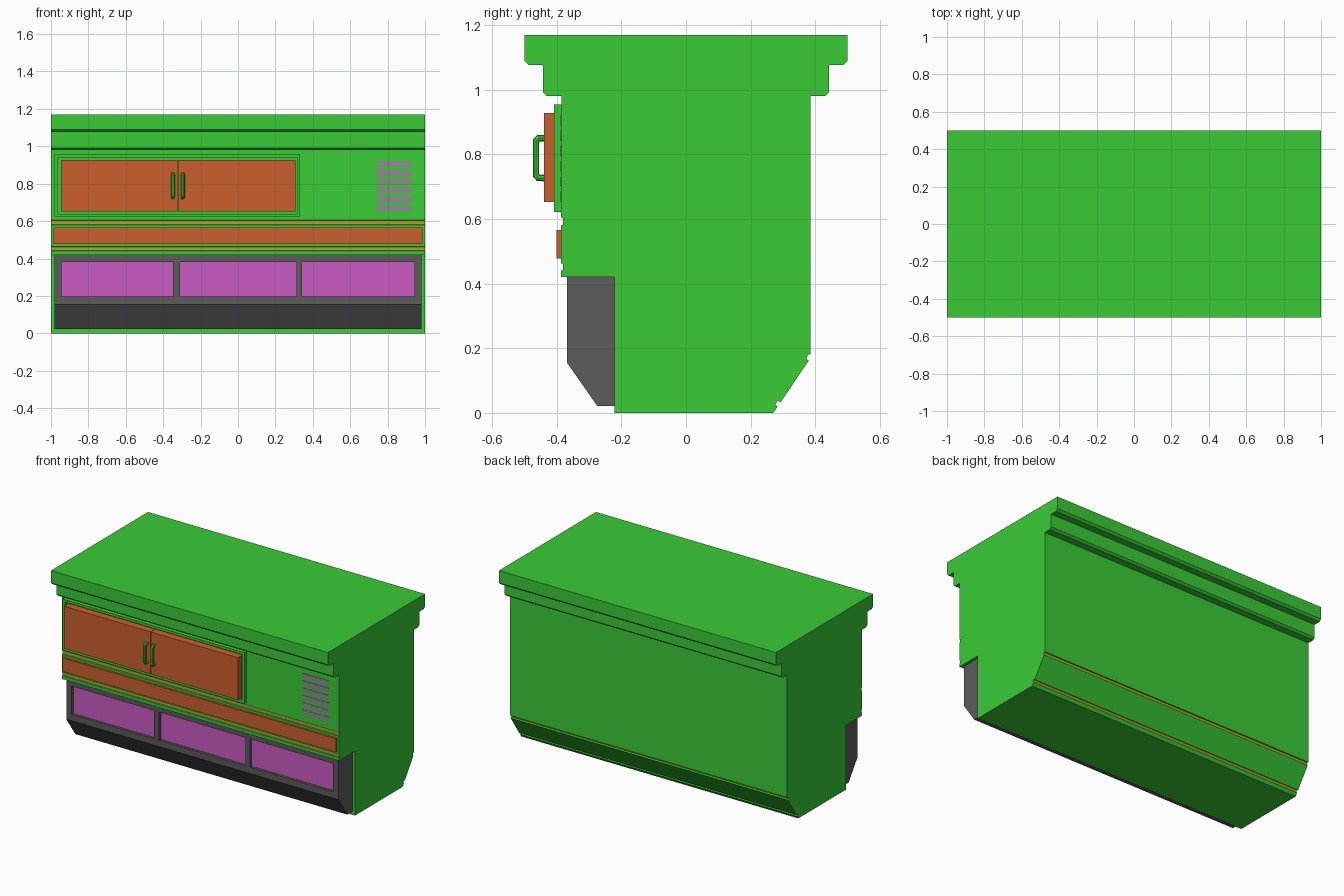
import bpy, bmesh

if "Cube" in bpy.data.objects:
    bpy.data.objects.remove(bpy.data.objects["Cube"])


def material(name, rgb):
    m = bpy.data.materials.new(name)
    m.diffuse_color = (*[(c / 255) ** 2.2 for c in rgb], 1)
    m.use_nodes = True
    m.node_tree.nodes["Principled BSDF"].inputs["Base Color"].default_value = m.diffuse_color
    return m


GREEN = material("green_paint", (60, 202, 57))
ORANGE = material("orange_panel", (202, 96, 50))
GREY = material("dark_grey", (92, 92, 92))
PINK = material("pink_glass", (202, 92, 194))
GOLD = material("gold_trim", (176, 160, 50))
MAUVE = material("vent_mauve", (146, 136, 146))


def finish(name, bm, *mats):
    bmesh.ops.recalc_face_normals(bm, faces=bm.faces)
    me = bpy.data.meshes.new(name)
    bm.to_mesh(me)
    bm.free()
    for m in mats:
        me.materials.append(m)
    ob = bpy.data.objects.new(name, me)
    bpy.context.collection.objects.link(ob)
    return ob


def box(name, x0, x1, y0, y1, z0, z1, mat):
    bm = bmesh.new()
    bmesh.ops.create_cube(bm, size=1)
    for v in bm.verts:
        v.co = ((x0 + x1) / 2 + v.co.x * (x1 - x0),
                (y0 + y1) / 2 + v.co.y * (y1 - y0),
                (z0 + z1) / 2 + v.co.z * (z1 - z0))
    return finish(name, bm, mat)


def prism(name, profile, half, mats, trim=()):
    """Extrude a (y, z) profile along x; edges listed in trim use the second material."""
    bm = bmesh.new()
    left = [bm.verts.new((-half, y, z)) for y, z in profile]
    right = [bm.verts.new((half, y, z)) for y, z in profile]
    bm.faces.new(left)
    bm.faces.new(right[::-1])
    n = len(profile)
    for i in range(n):
        j = (i + 1) % n
        f = bm.faces.new((left[i], right[i], right[j], left[j]))
        f.material_index = int(i in trim)
    return finish(name, bm, *mats)


def cut(ob, *bounds):
    """Subtract a box from an object and discard the cutter."""
    cutter = box("cutter", *bounds, ob.data.materials[0])
    cutter.hide_render = True
    mod = ob.modifiers.new("cut", 'BOOLEAN')
    mod.operation, mod.solver, mod.object = 'DIFFERENCE', 'EXACT', cutter
    bpy.context.view_layer.objects.active = ob
    bpy.ops.object.modifier_apply(modifier=mod.name)
    bpy.data.objects.remove(cutter)


# Counter body: stepped top, trim grooves front and back, sloped back foot
cornice = [(0.385, 0.98), (0.43, 0.98), (0.443, 0.992), (0.443, 1.077),
           (0.487, 1.077), (0.5, 1.09), (0.5, 1.17)]
front = [(-0.387, 0.605), (-0.38, 0.603), (-0.38, 0.582), (-0.387, 0.58),
         (-0.387, 0.463), (-0.38, 0.461), (-0.38, 0.442), (-0.387, 0.44),
         (-0.387, 0.42), (-0.222, 0.42), (-0.222, 0)]
back = [(0.27, 0), (0.284, 0.02), (0.276, 0.025), (0.284, 0.037), (0.293, 0.033),
        (0.38, 0.162), (0.373, 0.167), (0.377, 0.18), (0.385, 0.18)]
profile = [(-y, z) for y, z in cornice[::-1]] + front + back + cornice
k = len(cornice)
b = k + len(front)
prism("counter_body", profile, 1, (GREEN, GOLD), (k + 1, k + 5, b + 2, b + 6))

# Grey lower front with three recessed windows
base = prism("lower_front", [(-0.368, 0.42), (-0.368, 0.155), (-0.275, 0.022),
                             (-0.222, 0.022), (-0.222, 0.42)], 0.982, (GREY,))
for i, (x0, x1) in enumerate([(-0.943, -0.348), (-0.311, 0.313), (0.343, 0.943)]):
    cut(base, x0, x1, -0.4, -0.35, 0.196, 0.38)
    box(f"window_panel_{i + 1}", x0, x1, -0.351, -0.345, 0.196, 0.38, PINK)

# Orange band between the trim grooves
box("front_band", -0.987, 0.987, -0.40, -0.38, 0.477, 0.566, ORANGE)

# Cupboard frame and its double doors
frame = box("door_frame", -0.98, 0.332, -0.409, -0.38, 0.622, 0.955, GREEN)
cut(frame, -0.962, 0.316, -0.45, -0.392, 0.639, 0.939)
box("left_door", -0.947, -0.324, -0.44, -0.388, 0.652, 0.928, ORANGE)
box("right_door", -0.321, 0.308, -0.44, -0.388, 0.652, 0.928, ORANGE)

# Bent-bar door handles
for side, x in (("left", -0.348), ("right", -0.295)):
    cu = bpy.data.curves.new(side + "_handle", 'CURVE')
    cu.dimensions = '3D'
    cu.bevel_depth, cu.bevel_resolution = 0.0105, 2
    path = [(-0.436, 0.727), (-0.457, 0.727), (-0.464, 0.735),
            (-0.464, 0.842), (-0.457, 0.85), (-0.436, 0.85)]
    sp = cu.splines.new('POLY')
    sp.points.add(len(path) - 1)
    for p, (y, z) in zip(sp.points, path):
        p.co = (x, y, z, 1)
    cu.materials.append(GREEN)
    ob = bpy.data.objects.new(side + "_handle", cu)
    bpy.context.collection.objects.link(ob)
    bpy.ops.object.select_all(action='DESELECT')
    ob.select_set(True)
    bpy.context.view_layer.objects.active = ob
    bpy.ops.object.convert(target='MESH')
    bpy.ops.object.shade_smooth_by_angle()

# Vent slats on the right of the front
for i in range(6):
    z = 0.653 + i * 0.0472
    box(f"vent_slat_{i + 1}", 0.737, 0.927, -0.388, -0.38, z, z + 0.032, MAUVE)
